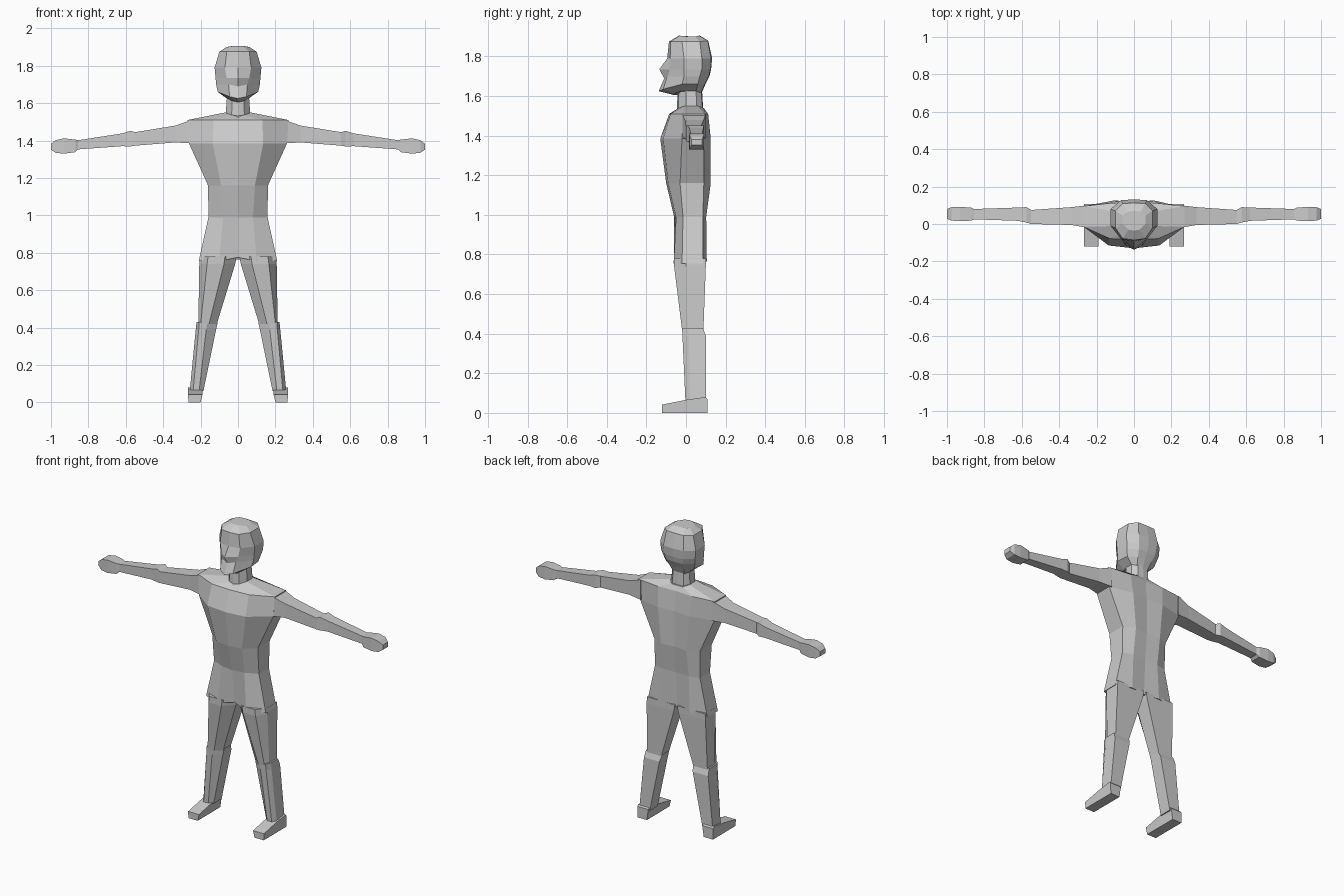
import bpy, bmesh

grey = bpy.data.materials.new("neutral_grey")
grey.diffuse_color = (0.6, 0.6, 0.6, 1)


def loft(name, rings, mirror=False):
    """Skin a list of equal-length rings, cap both ends, optionally mirror in x."""
    bm = bmesh.new()
    loops = [[bm.verts.new(p) for p in r] for r in rings]
    n = len(rings[0])
    for a, b in zip(loops, loops[1:]):
        for i in range(n):
            j = (i + 1) % n
            bm.faces.new((a[i], a[j], b[j], b[i]))
    bm.faces.new(loops[0][::-1])
    bm.faces.new(loops[-1])
    bmesh.ops.recalc_face_normals(bm, faces=bm.faces)
    me = bpy.data.meshes.new(name)
    bm.to_mesh(me)
    bm.free()
    me.materials.append(grey)
    ob = bpy.data.objects.new(name, me)
    bpy.context.collection.objects.link(ob)
    if mirror:
        ob.modifiers.new("mirror", 'MIRROR')
    return ob


def body_ring(z, fc, fm, fs, bs, bm_, bc, zc=0, zm=0, zb=0):
    """Symmetric ten-point ring; zc, zm, zb shift front centre, front mid and back."""
    half = [(*fm, z + zm), (*fs, z), (*bs, z), (*bm_, z + zb)]
    return ([(0, fc, z + zc)] + half + [(0, bc, z + zb)]
            + [(-x, y, h) for x, y, h in half[::-1]])


# Torso, from hem to the base of the neck
loft("torso", [
    body_ring(.755, -.035, (.1, -.062), (.21, -.02), (.21, .085), (.1, .105), .09, .02, 0, .01),
    body_ring(.99, -.06, (.08, -.05), (.158, -.015), (.158, .085), (.09, .102), .1),
    body_ring(1.16, -.1, (.09, -.09), (.16, -.03), (.16, .09), (.09, .125), .115),
    body_ring(1.385, -.13, (.135, -.115), (.262, -.02), (.262, .09), (.11, .125), .115),
    body_ring(1.51, -.085, (.13, -.078), (.27, -.015), (.27, .095), (.12, .112), .105),
    body_ring(1.55, -.05, (.03, -.045), (.068, -.01), (.068, .06), (.04, .09), .09, -.03, -.015, -.01),
])

# Neck
loft("neck", [
    body_ring(1.51, -.048, (.035, -.04), (.068, 0), (.068, .055), (.04, .085), .088),
    body_ring(1.65, -.04, (.03, -.035), (.058, 0), (.058, .05), (.035, .075), .08),
])

# Head with pointed nose and jutting chin
loft("head", [
    body_ring(1.625, -.06, (.035, -.06), (.055, -.03), (.06, .05), (.04, .075), .08, -.02, -.012, -.008),
    body_ring(1.66, -.138, (.045, -.115), (.108, -.02), (.1, .06), (.05, .095), .098, -.035, -.025, 0),
    body_ring(1.70, -.11, (.05, -.095), (.117, -.01), (.112, .07), (.06, .115), .118, -.01),
    body_ring(1.735, -.135, (.06, -.083), (.12, -.01), (.12, .08), (.065, .122), .127),
    body_ring(1.79, -.095, (.07, -.08), (.125, -.01), (.125, .08), (.07, .127), .132),
    body_ring(1.875, -.086, (.06, -.078), (.1, -.02), (.1, .07), (.06, .11), .112, 0, 0, .005),
    body_ring(1.9, -.035, (.03, -.03), (.062, 0), (.062, .045), (.035, .065), .07, .006, .005, .005),
])

# Arms, from shoulder through elbow and wrist to the fingertips
arm = [  # x, y front, y back, z bottom, z top
    (.25, -.02, .1, 1.385, 1.51), (.335, -.005, .09, 1.39, 1.48),
    (.55, 0, .075, 1.373, 1.445), (.575, .008, .09, 1.369, 1.452),
    (.62, .017, .088, 1.37, 1.438), (.855, .025, .08, 1.353, 1.402),
    (.87, .018, .087, 1.338, 1.405), (.93, .015, .092, 1.33, 1.412),
    (.975, .018, .09, 1.335, 1.402), (1, .028, .08, 1.352, 1.382)]
loft("arms", [[(x, a, lo), (x, b, lo), (x, b, hi), (x, a, hi)]
              for x, a, b, lo, hi in arm], True)


def leg_ring(z, x0, x1, fi, fo, yf, ym, yb):
    """Six-sided leg section with a narrow front face."""
    return [(x0, yb, z), (x0, ym, z), (fi, yf, z), (fo, yf, z), (x1, ym, z), (x1, yb, z)]


# Thighs
loft("thighs", [
    leg_ring(.78, .008, .205, .07, .16, -.06, 0, .1),
    leg_ring(.74, .015, .207, .075, .165, -.06, 0, .1),
    leg_ring(.42, .113, .212, .155, .2, -.02, .012, .088)], True)

# Shins
loft("shins", [
    leg_ring(.43, .108, .222, .165, .208, -.02, .015, .085),
    leg_ring(.39, .117, .226, .17, .21, -.018, .015, .1),
    leg_ring(.06, .185, .258, .208, .24, -.003, .02, .1)], True)

# Feet, from heel to toe
foot = [(.108, .07), (.098, .08), (.0, .066), (-.12, .042)]
loft("feet", [[(.2, y, 0), (.265, y, 0), (.267, y, h), (.19, y, h)]
              for y, h in foot], True)
